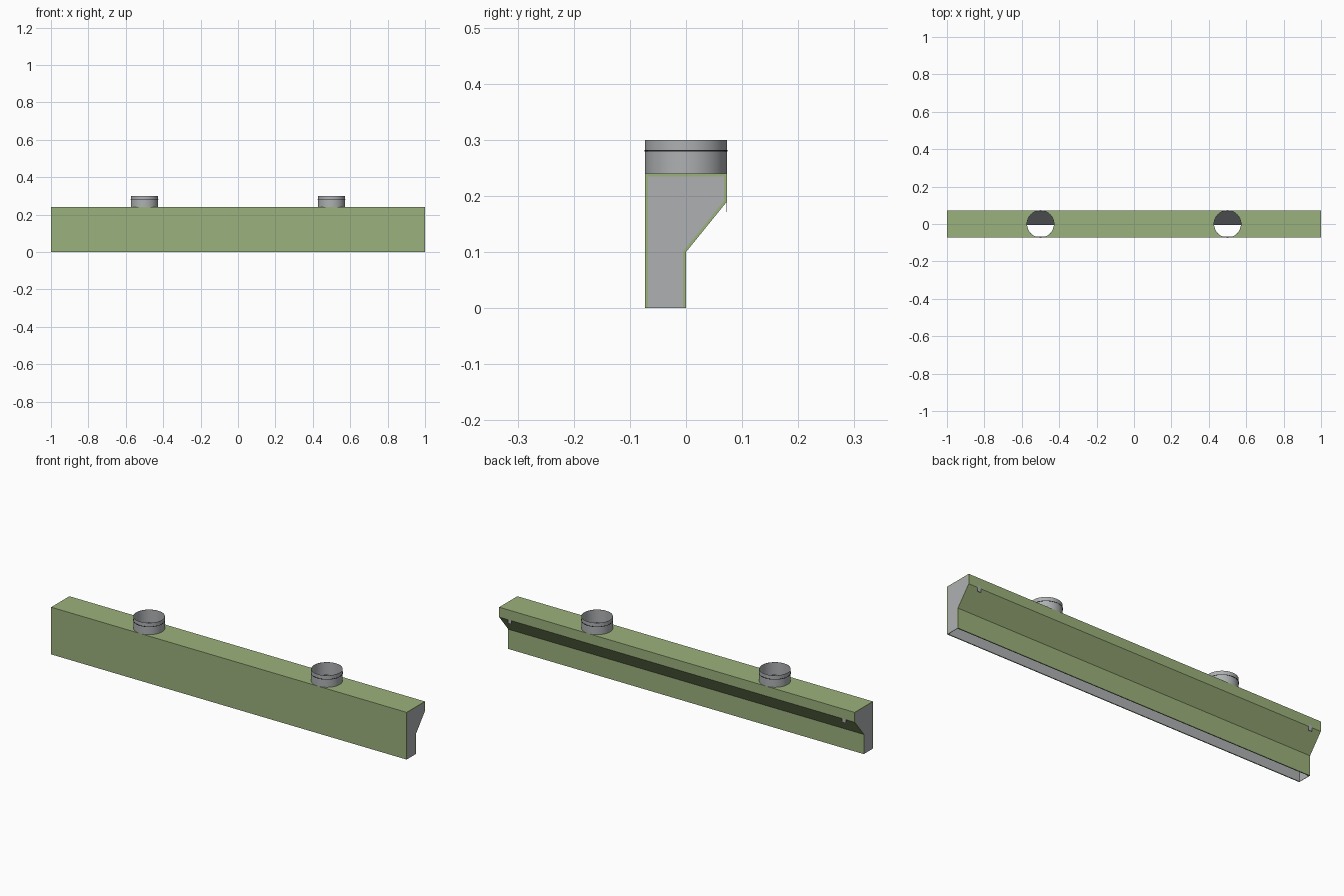
import bpy, bmesh, math
from mathutils import Vector

if "Cube" in bpy.data.objects:
    bpy.data.objects.remove(bpy.data.objects["Cube"])


def material(name, rgb):
    m = bpy.data.materials.new(name)
    m.diffuse_color = (*rgb, 1)
    m.use_nodes = True
    m.node_tree.nodes["Principled BSDF"].inputs["Base Color"].default_value = m.diffuse_color
    return m


GREEN = material("green insulation", (0.33, 0.44, 0.20))
STEEL = material("galvanised steel", (0.42, 0.435, 0.445))
RUBBER = material("black rubber", (0.02, 0.02, 0.022))


def add_object(name, bm, *mats):
    bmesh.ops.recalc_face_normals(bm, faces=bm.faces)
    mesh = bpy.data.meshes.new(name)
    bm.to_mesh(mesh)
    bm.free()
    for m in mats:
        mesh.materials.append(m)
    ob = bpy.data.objects.new(name, mesh)
    bpy.context.collection.objects.link(ob)
    return ob


def extrude_x(bm, points, x0, x1):
    """Extrude a closed (y, z) profile along x; returns the side faces in order."""
    a = [bm.verts.new((x0, y, z)) for y, z in points]
    b = [bm.verts.new((x1, y, z)) for y, z in points]
    bm.faces.new(a)
    bm.faces.new(b)
    n = len(points)
    return [bm.faces.new((a[i], a[(i + 1) % n], b[(i + 1) % n], b[i])) for i in range(n)]


def inset(points, t):
    """Offset an open clockwise profile inward by t with mitred corners."""
    p = [Vector(q) for q in points]
    normals = [Vector((d.y, -d.x)).normalized() for d in (p[i + 1] - p[i] for i in range(len(p) - 1))]
    out = []
    for i, q in enumerate(p):
        n0, n1 = normals[max(i - 1, 0)], normals[min(i, len(normals) - 1)]
        out.append(tuple(q + (n0 + n1) * t / (1 + n0.dot(n1))))
    return out


def tube(name, x, z0, z1, r_out, r_in, mat, sides=64):
    bm = bmesh.new()
    ring = [(r_out, z0), (r_out, z1), (r_in, z1), (r_in, z0)]
    loops = [[bm.verts.new((x + r * math.cos(k * math.tau / sides), r * math.sin(k * math.tau / sides), z))
              for k in range(sides)] for r, z in ring]
    for i in range(4):
        a, b = loops[i], loops[(i + 1) % 4]
        for k in range(sides):
            j = (k + 1) % sides
            bm.faces.new((a[k], a[j], b[j], b[k]))
    ob = add_object(name, bm, mat)
    bpy.ops.object.select_all(action='DESELECT')
    bpy.context.view_layer.objects.active = ob
    ob.select_set(True)
    bpy.ops.object.shade_smooth_by_angle(angle=math.radians(40))


# Plenum box: insulated outside, bare steel inside, open at the bottom
OUTER = [(-0.073, 0), (-0.073, 0.24), (0.073, 0.24), (0.073, 0.19), (0, 0.10), (0, 0)]
INNER = inset(OUTER, 0.005)
bm = bmesh.new()
sides = extrude_x(bm, OUTER + INNER[::-1], -1, 1)
for f in sides[len(OUTER):-1]:
    f.material_index = 1
box = add_object("plenum_box", bm, GREEN, STEEL)

for s, side in ((-1, "left"), (1, "right")):
    # End plate set inside the insulation
    bm = bmesh.new()
    extrude_x(bm, INNER, s * 0.998, s * 1.0)
    add_object(side + "_end_plate", bm, STEEL)

    # Spigot opening cut through the top of the box
    bm = bmesh.new()
    bmesh.ops.create_cone(bm, cap_ends=True, segments=64, radius1=0.0722, radius2=0.0722, depth=0.03)
    bmesh.ops.translate(bm, verts=bm.verts, vec=(s * 0.5, 0, 0.247))
    cutter = add_object(side + "_hole_cutter", bm, STEEL)
    cutter.hide_render = True
    cutter.hide_set(True)
    cut = box.modifiers.new(side + "_hole", 'BOOLEAN')
    cut.operation = 'DIFFERENCE'
    cut.solver = 'EXACT'
    cut.object = cutter

    # Round spigot with rubber seal
    tube(side + "_spigot", s * 0.5, 0.236, 0.30, 0.0728, 0.0718, STEEL)
    tube(side + "_spigot_seal", s * 0.5, 0.279, 0.2815, 0.0738, 0.0726, RUBBER)

    # Hanging tab under the back edge
    bm = bmesh.new()
    bmesh.ops.create_cube(bm, size=1)
    bmesh.ops.scale(bm, verts=bm.verts, vec=(0.02, 0.001, 0.03))
    bmesh.ops.translate(bm, verts=bm.verts, vec=(s * 0.94, 0.0725, 0.186))
    add_object(side + "_hanging_tab", bm, STEEL)
